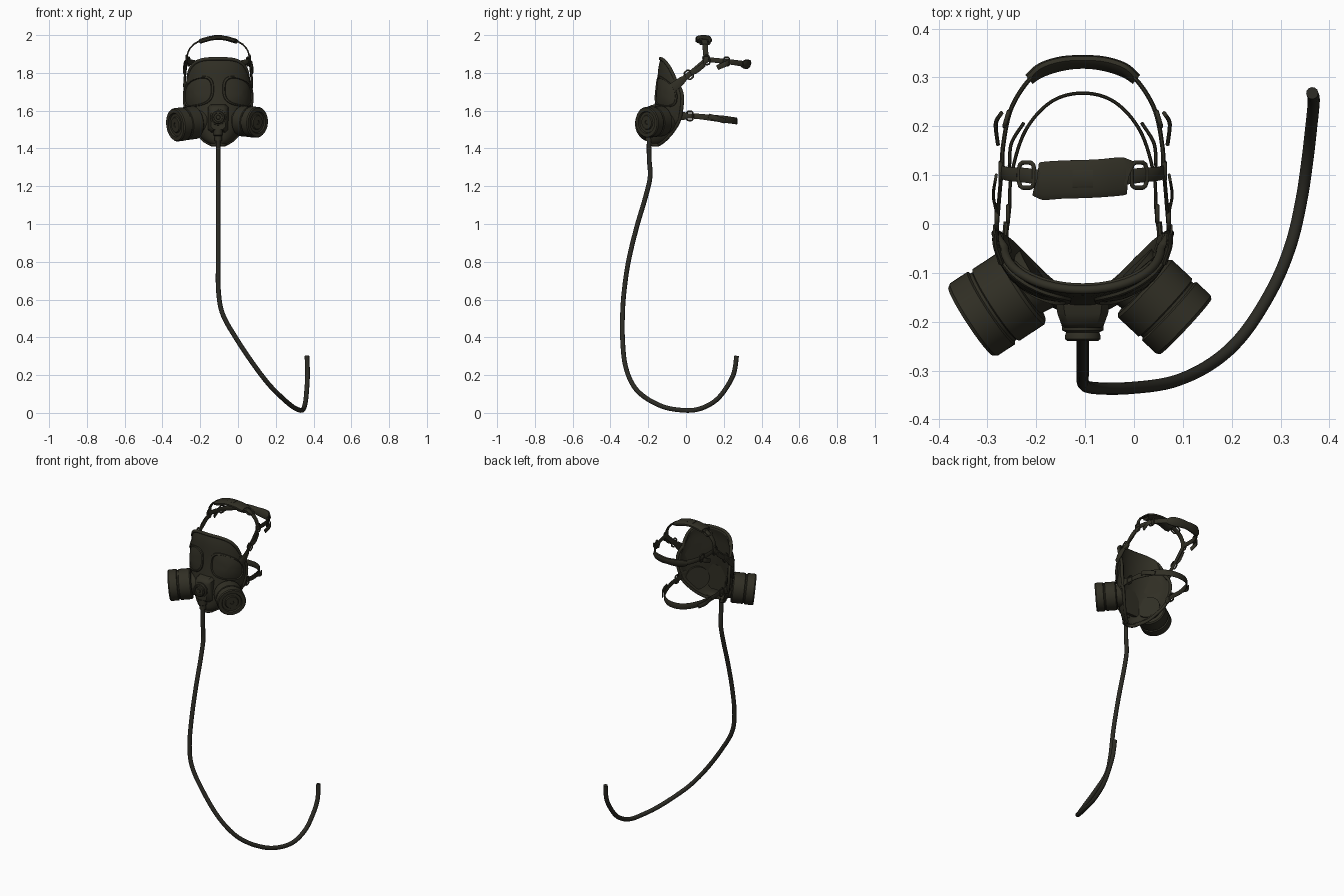
import bpy, bmesh, math
from mathutils import Vector, Matrix

if "Cube" in bpy.data.objects:
    bpy.data.objects.remove(bpy.data.objects["Cube"])

CX = -0.105  # mask centre line


def material(name, rgb):
    m = bpy.data.materials.new(name)
    m.diffuse_color = (*rgb, 1)
    m.use_nodes = True
    m.node_tree.nodes["Principled BSDF"].inputs["Base Color"].default_value = m.diffuse_color
    return m


OLIVE = material("dark olive rubber", (0.030, 0.028, 0.018))
HOSE = material("hose black olive", (0.024, 0.023, 0.017))


def spline(pts, t):
    """Catmull-Rom point on a list of tuples, t runs 0..len-1."""
    n = len(pts) - 1
    i = min(max(int(t), 0), n - 1)
    f = t - i
    a, b, c, d = pts[max(i - 1, 0)], pts[i], pts[i + 1], pts[min(i + 2, n)]
    return [0.5 * (2 * q + (r - p) * f + (2 * p - 5 * q + 4 * r - s) * f * f
                   + (3 * q - p - 3 * r + s) * f ** 3) for p, q, r, s in zip(a, b, c, d)]


def finish(name, bm, mat):
    me = bpy.data.meshes.new(name)
    bm.to_mesh(me)
    bm.free()
    me.materials.append(mat)
    ob = bpy.data.objects.new(name, me)
    bpy.context.collection.objects.link(ob)
    return ob


def grid(name, rows, mat, wrap=False, cap=False, fix=True):
    """Skin rows of points with quads."""
    bm = bmesh.new()
    vs = [[bm.verts.new(p) for p in r] for r in rows]
    n = len(rows[0])
    for a, b in zip(vs, vs[1:]):
        for j in range(n if wrap else n - 1):
            k = (j + 1) % n
            bm.faces.new((a[j], b[j], b[k], a[k]))
    if cap:
        bm.faces.new(vs[0])
        bm.faces.new(vs[-1])
    if fix:
        bmesh.ops.recalc_face_normals(bm, faces=bm.faces)
    return finish(name, bm, mat)


def lathe(name, prof, origin, axis, scale=1, n=40):
    q = Vector(axis).to_track_quat('Z', 'Y')
    rows = [[Vector(origin) + q @ (Vector((r * math.cos(a), r * math.sin(a), h)) * scale)
             for a in (math.tau * k / n for k in range(n))] for r, h in prof]
    return grid(name, rows, OLIVE, True, True)


def ribbon(name, pts, side, thick, steps=8):
    """Flat strap through (x, y, z, width) points, x from the centre line."""
    N = (len(pts) - 1) * steps
    s = [spline(pts, k / steps) for k in range(N + 1)]
    p = [Vector((CX + q[0], q[1], q[2])) for q in s]
    rows = []
    for k in range(N + 1):
        t = (p[min(k + 1, N)] - p[max(k - 1, 0)]).normalized()
        w = Vector(side)
        w = (w - t * t.dot(w)).normalized()
        nrm = t.cross(w)
        h, e = s[k][3] / 2, thick / 2
        rows.append([p[k] + w * a + nrm * b for a, b in
                     ((h, e * .4), (h - e, e), (e - h, e), (-h, e * .4),
                      (-h, -e * .4), (e - h, -e), (h - e, -e), (h, -e * .4))])
    return grid(name, rows, OLIVE, True, True)


def mirrored(half):
    return half + [(-x, *r) for x, *r in reversed(half[:-1])]


def tube(name, pts, radius, mat, cyclic=False):
    cu = bpy.data.curves.new(name, 'CURVE')
    cu.dimensions = '3D'
    cu.bevel_depth, cu.bevel_resolution, cu.use_fill_caps = radius, 4, True
    sp = cu.splines.new('POLY')
    sp.points.add(len(pts) - 1)
    for v, p in zip(sp.points, pts):
        v.co = (*p, 1)
    sp.use_cyclic_u = cyclic
    cu.materials.append(mat)
    ob = bpy.data.objects.new(name, cu)
    bpy.context.collection.objects.link(ob)
    bpy.ops.object.select_all(action='DESELECT')
    ob.select_set(True)
    bpy.context.view_layer.objects.active = ob
    bpy.ops.object.convert(target='MESH')


def buckle(name, loc, along, across, size):
    """Oval strap ring lying in the plane of two directions."""
    a = Vector(along).normalized()
    c = Vector(across)
    c = (c - a * a.dot(c)).normalized()
    m = Matrix((a, c, a.cross(c))).transposed()
    pts = []
    for k in range(24):
        u = math.tau * k / 24
        x, y = math.cos(u), math.sin(u)
        e = (x ** 4 + y ** 4) ** -0.25
        pts.append(Vector(loc) + Vector((CX, 0, 0)) + m @ Vector((x * e * size * .7, y * e * size, 0)))
    tube(name, pts, 0.0045, OLIVE, True)


# Face shell: rows of (z, half width, front y, side y, drop at the sides)
ROWS = [(1.875, .160, -.135, -.050, .13), (1.82, .172, -.147, -.032, .10),
        (1.72, .178, -.155, -.020, .04), (1.62, .174, -.168, -.022, 0),
        (1.55, .155, -.180, -.035, 0), (1.49, .118, -.188, -.070, 0),
        (1.445, .078, -.188, -.110, 0), (1.42, .035, -.178, -.145, 0)]


def shell(u, t):
    z, w, yf, yb, drop = spline(ROWS, t)
    a = u * math.pi / 2
    return Vector((CX + w * math.sin(a), yb + (yf - yb) * math.cos(a), z - drop * abs(u) ** 3))


def shell_normal(u, t):
    return (shell(u, t + .02) - shell(u, t - .02)).cross(
        shell(u + .02, t) - shell(u - .02, t)).normalized()


US = [k / 16 for k in range(-16, 17)]
TS = [k / 5 for k in range(36)]
mask = grid("face_shell", [[shell(u, t) for u in US] for t in TS], OLIVE, fix=False)
sol = mask.modifiers.new("thickness", 'SOLIDIFY')
sol.thickness, sol.offset = 0.014, -1

# Rolled seal around the open edge
edge = ([shell(u, 0) for u in US] + [shell(1, t) for t in TS[1:]]
        + [shell(-u, 7) for u in US[1:]] + [shell(-1, t) for t in TS[-2:0:-1]])
tube("face_seal", edge, 0.009, OLIVE, True)

# Eye lenses with a raised rim
for s, side in ((-1, "left"), (1, "right")):
    rows = []
    for k, off in ((1, -.002), (.98, .006), (.9, .009), (.86, .003), (.6, .008), (.3, .011), (.02, .012)):
        row = []
        for j in range(48):
            a = math.tau * j / 48
            x, y = math.cos(a), math.sin(a)
            e = k * (abs(x) ** 3 + abs(y) ** 3) ** (-1 / 3)
            u, t = s * (.48 + .40 * e * x), 2.2 + .78 * e * y + .15 * e * x
            row.append(shell(u, t) + shell_normal(u, t) * off)
        rows.append(row)
    grid(side + "_lens", rows, OLIVE, True, True)

# Filter canisters with sockets
CAN = [(.05, -.03), (.058, -.004), (.08, -.002), (.086, .004), (.086, .064), (.081, .067),
       (.081, .073), (.087, .076), (.087, .118), (.082, .125), (.062, .125), (.058, .117),
       (.042, .117), (.038, .124), (.012, .124), (.01, .12)]
lathe("left_filter", CAN, (-.228, -.130, 1.538), (-.836, -.548, -.11), 1.02)
lathe("right_filter", CAN, (.020, -.130, 1.545), (.73, -.68, -.06), .94)
lathe("left_socket", [(.068, 0), (.062, .05)], (-.195, -.11, 1.542), (-.836, -.548, -.11))
lathe("right_socket", [(.068, 0), (.062, .05)], (-.01, -.10, 1.547), (.73, -.68, -.06))

# Front valve: tapered block, then round knob
def block(name, sections):
    """Stack of bevelled rectangles (y, half width, z low, z high)."""
    rows = []
    for y, w, lo, hi in sections:
        c = .015
        rows.append([(CX + x, y, z) for x, z in
                     ((w, lo + c), (w, hi - c), (w - c, hi), (c - w, hi),
                      (-w, hi - c), (-w, lo + c), (c - w, lo), (w - c, lo))])
    grid(name, rows, OLIVE, True, True)


block("valve_block", [(-.15, .056, 1.48, 1.635), (-.183, .052, 1.485, 1.63),
                      (-.205, .044, 1.495, 1.62), (-.212, .038, 1.50, 1.61)])
lathe("valve_knob", [(.044, 0), (.042, .02), (.034, .024), (.036, .03), (.036, .038), (.031, .042),
                     (.024, .042), (.022, .036), (.012, .036), (.01, .041), (.003, .041)],
      (CX, -.198, 1.565), (0, -1, 0))
lathe("hose_connector", [(.024, 0), (.024, .03), (.019, .034), (.019, .06)], (CX, -.195, 1.50), (0, 0, -1), n=24)

# Hanging hose
PATH = [(-.105, -.195, 1.48), (-.105, -.195, 1.35), (-.105, -.190, 1.25), (-.105, -.215, 1.14),
        (-.105, -.262, .98), (-.105, -.305, .80), (-.103, -.328, .64), (-.08, -.336, .52),
        (-.01, -.336, .395), (.08, -.323, .26), (.16, -.285, .155), (.225, -.225, .088),
        (.285, -.130, .036), (.322, -.040, .016), (.343, .050, .016), (.355, .130, .047),
        (.362, .190, .10), (.368, .250, .20), (.365, .268, .302)]
tube("hose", [spline(PATH, k / 6) for k in range(6 * (len(PATH) - 1) + 1)], 0.0125, HOSE)

# Head harness
Z = (0, 0, 1)
ribbon("neck_strap", mirrored([(.160, -.05, 1.572, .028), (.150, .03, 1.572, .028), (.146, .10, 1.566, .03),
                               (.118, .19, 1.556, .036), (.065, .25, 1.548, .036), (0, .268, 1.545, .036)]), Z, .007)
ribbon("back_strap", mirrored([(.165, .10, 1.872, .026), (.163, .16, 1.866, .026), (.145, .24, 1.857, .028),
                               (.100, .305, 1.848, .03), (.05, .325, 1.845, .03), (0, .33, 1.845, .03)]), Z, .009)
ribbon("back_pad", mirrored([(.110, .296, 1.846, .03), (.085, .315, 1.846, .05),
                             (.045, .328, 1.845, .05), (0, .332, 1.845, .044)]), (0, .35, 1), .022)
ribbon("crown_strap", mirrored([(.168, .108, 1.868, .028), (.155, .103, 1.92, .028), (.120, .10, 1.957, .03),
                                (.07, .094, 1.978, .03), (0, .092, 1.984, .03)]), (0, 1, 0), .008)
pad = ribbon("crown_pad", [(-.090, .088, 1.969, .06), (-.083, .088, 1.971, .077), (-.04, .091, 1.983, .078),
                           (0, .092, 1.986, .078), (.04, .094, 1.983, .078), (.083, .098, 1.971, .077),
                           (.090, .098, 1.969, .06)], (-.08, 1, 0), .024)
block_pts = [(-.021, .092, 1.997, .036), (.021, .093, 1.997, .036)]
ribbon("crown_pad_patch", block_pts, (-.08, 1, 0), .006)

for s, side in ((-1, "left"), (1, "right")):
    ribbon(side + "_temple_strap", [(s * .172, -.055, 1.735, .036), (s * .176, -.02, 1.763, .03),
                                    (s * .172, .04, 1.81, .028), (s * .166, .11, 1.87, .028)], Z, .008)
    ribbon(side + "_temple_tab", [(s * .170, -.07, 1.722, .05), (s * .178, -.04, 1.745, .046),
                                  (s * .178, -.01, 1.77, .034)], Z, .012)
    ribbon(side + "_neck_tab", [(s * .150, -.06, 1.572, .05), (s * .158, -.03, 1.572, .046),
                                (s * .156, .005, 1.572, .036)], Z, .012)
    ribbon(side + "_temple_loose_end", [(s * .178, .03, 1.80, .026), (s * .183, .06, 1.815, .026),
                                        (s * .178, .095, 1.845, .026)], Z, .006)
    ribbon(side + "_back_loose_end", [(s * .168, .225, 1.857, .026), (s * .178, .205, 1.845, .028),
                                      (s * .174, .165, 1.828, .026)], Z, .008)
    ribbon(side + "_neck_loose_end", [(s * .150, .12, 1.572, .026), (s * .146, .165, 1.558, .028),
                                      (s * .122, .205, 1.545, .026)], Z, .007)
    for nm, loc, along, across, size in (
            ("temple", (s * .176, .015, 1.79), (0, .75, .66), Z, .024),
            ("junction", (s * .168, .108, 1.868), (0, 1, .1), Z, .024),
            ("neck", (s * .153, .02, 1.572), (0, 1, 0), Z, .024),
            ("back", (s * .156, .215, 1.86), (-s * .3, 1, 0), Z, .022),
            ("crown", (s * .115, .10, 1.96), (s, 0, -.6), (0, 1, 0), .026)):
        buckle(f"{side}_{nm}_buckle", loc, along, across, size)

# Smooth shading with crisp edges
bpy.ops.object.select_all(action='SELECT')
bpy.context.view_layer.objects.active = mask
bpy.ops.object.shade_smooth_by_angle(angle=math.radians(35))
